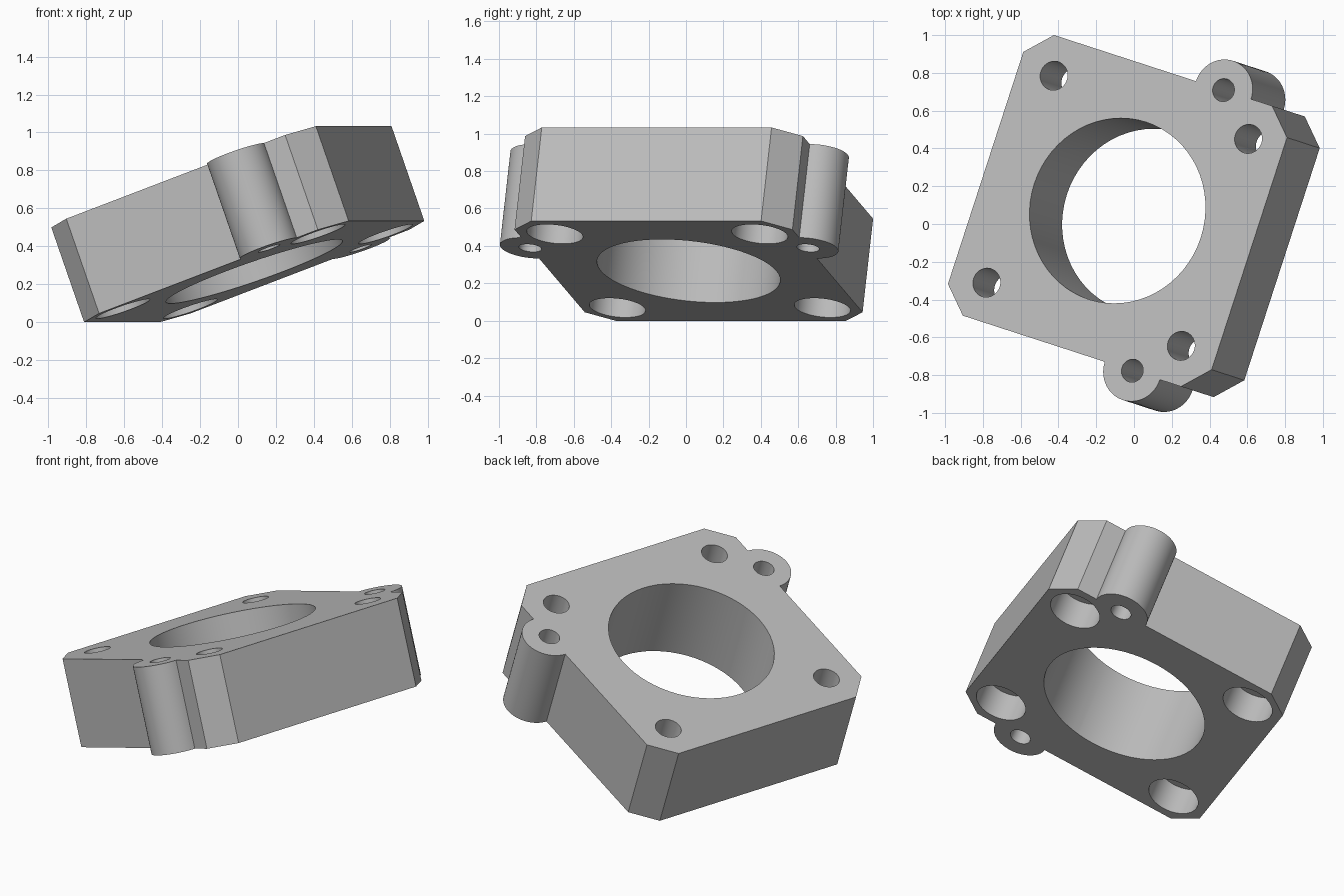
import bpy
import bmesh
from math import sin, cos, pi, radians
from mathutils import Matrix, Vector

cube = bpy.data.objects.get("Cube")
if cube:
    bpy.data.objects.remove(cube, do_unlink=True)

HALF, CHAMFER, THICK = 0.781, 0.135, 0.532
LUG_X, LUG_R = 0.358, 0.163
BOLT = 0.576

grey = bpy.data.materials.new("Plain grey")
grey.use_nodes = True
colour = (0.5, 0.5, 0.5, 1)
grey.diffuse_color = colour
grey.node_tree.nodes["Principled BSDF"].inputs["Base Color"].default_value = colour


def prism(name, outline, bottom, top):
    """Extrude a flat outline from one height to another."""
    bm = bmesh.new()
    base = bm.faces.new([bm.verts.new((x, y, bottom)) for x, y in outline])
    grown = bmesh.ops.extrude_face_region(bm, geom=[base])
    moved = [g for g in grown["geom"] if isinstance(g, bmesh.types.BMVert)]
    bmesh.ops.translate(bm, verts=moved, vec=(0, 0, top - bottom))
    bmesh.ops.recalc_face_normals(bm, faces=bm.faces)
    mesh = bpy.data.meshes.new(name)
    bm.to_mesh(mesh)
    bm.free()
    mesh.materials.append(grey)
    obj = bpy.data.objects.new(name, mesh)
    bpy.context.collection.objects.link(obj)
    return obj


def arc(x, y, r, start, sweep, steps):
    return [(x + r * cos(start + sweep * i / steps),
             y + r * sin(start + sweep * i / steps)) for i in range(steps + 1)]


# Square plate outline with chamfered corners and a round lug on two sides
inner = HALF - CHAMFER
outline = [(HALF, -inner), (HALF, inner), (inner, HALF)]
outline += arc(LUG_X, HALF, LUG_R, 0, pi, 32)
outline += [(-inner, HALF), (-HALF, inner), (-HALF, -inner), (-inner, -HALF)]
outline += arc(LUG_X, -HALF, LUG_R, pi, pi, 32)
outline += [(inner, -HALF)]
plate = prism("mounting_plate", outline, -THICK, 0)

# Holes: x, y, radius, bottom, top
holes = [(0, 0, 0.493, -1, 1)]
for sy in (-1, 1):
    holes.append((LUG_X, sy * HALF, 0.061, -1, 1))
    for sx in (-1, 1):
        holes.append((sx * BOLT, sy * BOLT, 0.077, -1, 1))
        holes.append((sx * BOLT, sy * BOLT, 0.151, -1, 0.185 - THICK))

bpy.ops.object.select_all(action="DESELECT")
plate.select_set(True)
bpy.context.view_layer.objects.active = plate
for x, y, r, low, high in holes:
    cutter = prism("hole_cutter", arc(x, y, r, 0, 2 * pi, 64)[:-1], low, high)
    cutter.hide_render = True
    cut = plate.modifiers.new("Hole", "BOOLEAN")
    cut.operation = "DIFFERENCE"
    cut.solver = "EXACT"
    cut.object = cutter
    bpy.ops.object.modifier_apply(modifier=cut.name)
    bpy.data.objects.remove(cutter, do_unlink=True)

# Tilt and turn the finished plate
pose = (Matrix.Translation(Vector((-0.0875, 0.07, 0.766)))
        @ Matrix.Rotation(radians(-18), 4, "Z")
        @ Matrix.Rotation(radians(-20), 4, "Y"))
plate.data.transform(pose)
bpy.ops.object.shade_smooth_by_angle(angle=radians(25))
